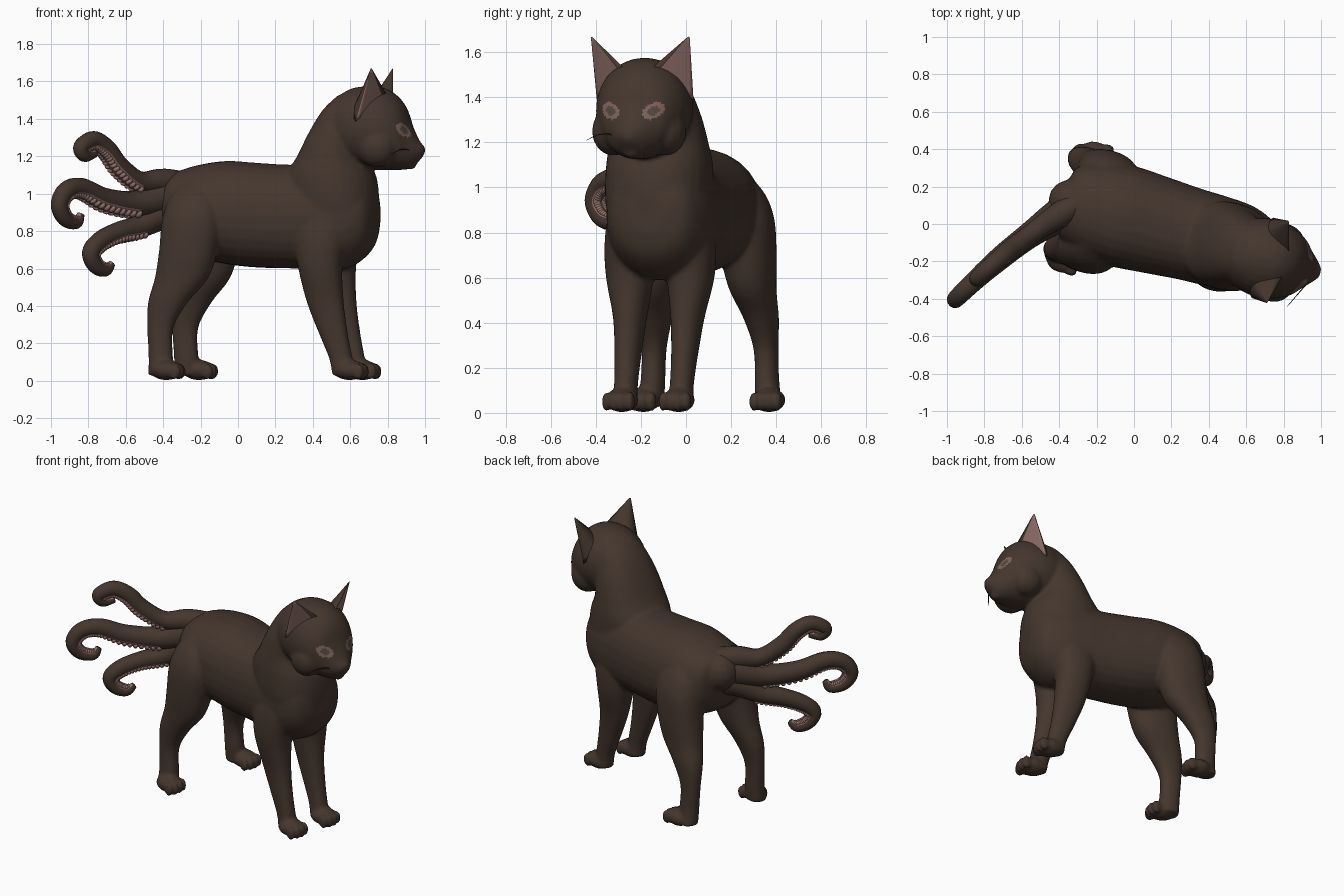
import bpy, bmesh, math
from mathutils import Vector, Matrix

if "Cube" in bpy.data.objects:
    bpy.data.objects.remove(bpy.data.objects["Cube"])

TURN = Matrix.Rotation(math.radians(-15), 4, 'Z')   # the animal stands turned


def mat(name, rgb):
    m = bpy.data.materials.new(name)
    m.diffuse_color = (*rgb, 1)
    m.use_nodes = True
    m.node_tree.nodes["Principled BSDF"].inputs["Base Color"].default_value = m.diffuse_color
    return m


FUR = mat("dark brown fur", (0.058, 0.037, 0.027))
EAR = mat("inner ear pink", (0.27, 0.155, 0.14))
SUCKER = mat("sucker pink", (0.29, 0.165, 0.145))
EYE = mat("eye rose brown", (0.21, 0.125, 0.105))
PUPIL = mat("pupil grey brown", (0.085, 0.065, 0.05))
WHISKER = mat("whisker dark brown", (0.035, 0.024, 0.02))


def spline(pts, n):
    """Catmull-Rom through tuples of any length."""
    P = [pts[0]] + list(pts) + [pts[-1]]
    out = []
    for i in range(1, len(P) - 2):
        for k in range(n):
            t = k / n
            out.append([0.5 * (2 * b + (c - a) * t + (2 * a - 5 * b + 4 * c - d) * t * t
                               + (3 * b - a - 3 * c + d) * t ** 3)
                        for a, b, c, d in zip(P[i - 1], P[i], P[i + 1], P[i + 2])])
    return out + [list(pts[-1])]


def skin(bm, rings):
    """Closed tube through rings of points; returns rows of faces."""
    R = [[bm.verts.new(p) for p in r] for r in rings]
    n = len(R[0])
    rows = [[bm.faces.new((a[i], a[(i + 1) % n], b[(i + 1) % n], b[i])) for i in range(n)]
            for a, b in zip(R, R[1:])]
    bm.faces.new(R[0])
    bm.faces.new(R[-1])
    return rows


def loft(bm, stations, axis, n=28, power=0.9):
    """Stations (x, y, z, half size a, half size b), sections across the axis."""
    rings = []
    for x, y, z, a, b in spline(stations, 4):
        ring = []
        for i in range(n):
            w = 2 * math.pi * i / n
            c, s = math.cos(w), math.sin(w)
            c, s = (math.copysign(abs(v) ** power, v) for v in (c, s))
            ring.append((x, y + a * c, z + b * s) if axis == 'x' else (x + a * c, y + b * s, z))
        rings.append(ring)
    skin(bm, rings)


def ball(bm, loc, size, seg=14):
    M = Matrix.Translation(loc) @ Matrix.Diagonal((*size, 1))
    return bmesh.ops.create_uvsphere(bm, u_segments=seg, v_segments=seg // 2 + 1, radius=1, matrix=M)


def finish(bm, name, mats):
    bmesh.ops.recalc_face_normals(bm, faces=bm.faces[:])
    me = bpy.data.meshes.new(name)
    bm.to_mesh(me)
    bm.free()
    for m in mats:
        me.materials.append(m)
    for p in me.polygons:
        p.use_smooth = True
    ob = bpy.data.objects.new(name, me)
    bpy.context.collection.objects.link(ob)
    return ob


# Body: trunk, neck, head, legs and paws fused into one skin
bm = bmesh.new()
V = 0.025
trunk = [(-0.40, 1.05, 0.84, 0.10), (-0.37, 1.10, 0.74, 0.19), (-0.26, 1.145, 0.67, 0.25),
         (-0.08, 1.175, 0.625, 0.275), (0.10, 1.165, 0.605, 0.265), (0.30, 1.155, 0.60, 0.25),
         (0.45, 1.17, 0.59, 0.245), (0.60, 1.15, 0.60, 0.23), (0.72, 1.08, 0.69, 0.175),
         (0.762, 0.98, 0.80, 0.08)]
loft(bm, [(u, V, (t + b) / 2, w, (t - b) / 2) for u, t, b, w in trunk], 'x')
ball(bm, (-0.35, 0.03, 0.98), (0.13, 0.12, 0.125))     # tail root
neck = [(0.75, 0.57, 0.16, 0.18), (0.92, 0.53, 0.235, 0.23), (1.08, 0.51, 0.245, 0.235),
        (1.20, 0.52, 0.185, 0.22), (1.33, 0.56, 0.16, 0.195), (1.45, 0.61, 0.135, 0.155),
        (1.53, 0.66, 0.10, 0.11)]
loft(bm, [(u, 0.015, z, d, w) for z, u, d, w in neck], 'z')
head = [(0.50, 1.46, 1.22, 0.13), (0.60, 1.55, 1.16, 0.185), (0.70, 1.575, 1.135, 0.212),
        (0.80, 1.568, 1.125, 0.204), (0.87, 1.53, 1.125, 0.178), (0.92, 1.47, 1.128, 0.145),
        (0.955, 1.375, 1.138, 0.105), (1.00, 1.285, 1.175, 0.06), (1.03, 1.255, 1.21, 0.025)]
loft(bm, [(u, 0.005, (t + b) / 2, w, (t - b) / 2) for u, t, b, w in head], 'x', power=1.0)
front_leg = [(0.99, 0.50, 0.12, 0.07, 0.05), (0.88, 0.495, 0.135, 0.14, 0.09),
             (0.75, 0.49, 0.14, 0.14, 0.108),
             (0.60, 0.49, 0.14, 0.118, 0.103), (0.42, 0.515, 0.132, 0.10, 0.072),
             (0.25, 0.56, 0.13, 0.078, 0.057), (0.12, 0.60, 0.128, 0.063, 0.052),
             (0.03, 0.615, 0.128, 0.06, 0.055)]
back_leg = [(1.07, -0.19, 0.14, 0.07, 0.06), (0.98, -0.195, 0.175, 0.135, 0.11),
            (0.86, -0.20, 0.20, 0.165, 0.13),
            (0.70, -0.22, 0.215, 0.158, 0.12), (0.55, -0.255, 0.225, 0.145, 0.10),
            (0.42, -0.325, 0.245, 0.108, 0.075), (0.28, -0.365, 0.257, 0.07, 0.053),
            (0.12, -0.36, 0.263, 0.066, 0.054), (0.03, -0.36, 0.275, 0.065, 0.06)]
for s in (-1, 1):
    for leg, pu, pv in ((front_leg, 0.66, 0.13), (back_leg, -0.30 + 0.012 * s, 0.292)):
        loft(bm, [(u, s * v + 0.013, z, d, w) for z, u, v, d, w in leg], 'z')
        pv = s * pv + 0.01
        ball(bm, (pu - 0.01, pv, 0.057), (0.09, 0.074, 0.055))
        for k in (-1.5, -0.5, 0.5, 1.5):             # toes
            ball(bm, (pu + 0.068 - 0.012 * abs(k), pv + k * 0.037, 0.05), (0.034, 0.019, 0.046))
    ball(bm, (0.945, s * 0.034 + 0.005, 1.195), (0.048, 0.045, 0.042))    # muzzle pads
    ball(bm, (0.80, s * 0.12, 1.25), (0.11, 0.095, 0.11))                 # cheeks
ball(bm, (0.955, 0.005, 1.16), (0.032, 0.04, 0.032))                      # chin
body = finish(bm, "cat_body", [FUR])
rm = body.modifiers.new("fuse", 'REMESH')
rm.mode = 'VOXEL'
rm.voxel_size = 0.0105
sm = body.modifiers.new("soften", 'SMOOTH')
sm.factor = 0.5
sm.iterations = 10
dg = bpy.context.evaluated_depsgraph_get()
me = bpy.data.meshes.new_from_object(body.evaluated_get(dg))
body.modifiers.clear()
body.data = me
me.materials.clear()
for m in (FUR, EYE, PUPIL):
    me.materials.append(m)
# Eyes painted by position on the face
for p in me.polygons:
    c = p.center
    p.use_smooth = True
    p.material_index = 0
    if c.x > 0.82 and 1.25 < c.z < 1.43:
        a = abs(c.y - 0.005) - 0.098
        d = math.hypot(a / 0.045, (c.z - 1.34 - 0.25 * a) / 0.037)
        p.material_index = 2 if d < 0.55 else 1 if d < 1 else 0
me.transform(TURN)


# Ears: curved shell behind, open pink face turned forward and outward
def bez(a, b, c, t):
    return a * (1 - t) ** 2 + b * 2 * t * (1 - t) + c * t * t


for s, side in ((-1, "right"), (1, "left")):
    inn, out, back, tip = (Vector((u, s * v + 0.003, z)) for u, v, z in
                           ((0.838, 0.07, 1.535), (0.71, 0.222, 1.385),
                            (0.60, 0.11, 1.50), (0.797, 0.227, 1.675)))
    hollow = (inn + out) / 2 + Vector((0.0, s * 0.012, 0.0))
    rings, N = [], 8
    for k in range(10):
        t = k / 9.3
        f = 1 - t ** 1.35
        I, O, B, H = (tip + (p - tip) * g for p, g in
                      ((inn, f), (out, 1 - t), (back, 1 - t), (hollow, (f + 1 - t) / 2)))
        rings.append([bez(I, B, O, i / N) for i in range(N)] + [bez(O, H, I, i / N) for i in range(N)])
    bm = bmesh.new()
    for row in skin(bm, rings):
        for f in row[N:2 * N - 1]:
            f.material_index = 1
    finish(bm, side + "_ear", [FUR, EAR]).data.transform(TURN)


# Tentacle tails: curled tubes with a pink underside and sucker pairs
def depth(x):
    d = x + 0.377
    return 0.06 + 0.6 * d - 0.35 * d * d


tails = {
    "upper": [(-0.25, 1.03, .08), (-0.40, 1.065, .07), (-0.527, 1.064, .056), (-0.634, 1.145, .055),
              (-0.703, 1.24, .052), (-0.773, 1.287, .048), (-0.838, 1.25, .043), (-0.82, 1.205, .036),
              (-0.765, 1.215, .022)],
    "middle": [(-0.25, 0.97, .11), (-0.393, 0.975, .095), (-0.553, 0.945, .07), (-0.714, 0.97, .062),
               (-0.837, 1.03, .054), (-0.917, 1.016, .05), (-0.955, 0.941, .046), (-0.925, 0.866, .041),
               (-0.864, 0.845, .033), (-0.84, 0.89, .02)],
    "lower": [(-0.25, 0.92, .10), (-0.393, 0.895, .085), (-0.527, 0.825, .063), (-0.644, 0.793, .055),
              (-0.74, 0.745, .051), (-0.787, 0.684, .047), (-0.762, 0.615, .042), (-0.709, 0.592, .035),
              (-0.675, 0.626, .02)],
}
for name, path in tails.items():
    S = spline(path, 6)
    C = [Vector((x, depth(x), z)) for x, z, r in S]
    rings, frames, n = [], [], 16
    for i, c in enumerate(C):
        t = (C[min(i + 1, len(C) - 1)] - C[max(i - 1, 0)]).normalized()
        b = Vector((0.62, -0.78, 0))
        b = (b - t * b.dot(t)).normalized()
        inner = b.cross(t)
        # underside leans outward a little along the straight part only
        lean = 0.25 * max(0, 1 - abs(i - 17) / 12)
        inner = (inner + lean * b).normalized()
        b = t.cross(inner)
        r = S[i][2]
        frames.append((c, t, b, inner, r))
        rings.append([c + r * (inner * math.cos(2 * math.pi * (k + .5) / n)
                               + b * math.sin(2 * math.pi * (k + .5) / n)) for k in range(n)])
    bm = bmesh.new()
    for row in skin(bm, rings)[12:]:
        for k in (0, 1, n - 1, n - 2, n - 3):
            row[k].material_index = 1
    finish(bm, name + "_tentacle_tail", [FUR, SUCKER])
    bm = bmesh.new()
    for i in range(12, len(C) - 3):
        c, t, b, inner, r = frames[i]
        for s in (-1, 1):
            d = (inner * 0.85 + b * s * 0.42).normalized()
            e = t.cross(d).normalized()
            M = Matrix((t, e, d)).transposed().to_4x4()
            M = Matrix.Translation(c + d * r * 0.94) @ M @ Matrix.Diagonal((0.25 * r, 0.4 * r, 0.26 * r, 1))
            bmesh.ops.create_uvsphere(bm, u_segments=10, v_segments=6, radius=1, matrix=M)
    finish(bm, name + "_tail_suckers", [SUCKER])

# Whisker
bm = bmesh.new()
A, B = Vector((0.94, -0.30, 1.225)), Vector((0.82, -0.44, 1.21))
rings = []
for k in range(6):
    t = k / 5
    p = A.lerp(B, t) + Vector((0, 0, 0.02 * math.sin(math.pi * t)))
    r = 0.003 * (1 - 0.6 * t)
    rings.append([p + Vector((r * math.cos(w), -r * math.cos(w), r * 1.4 * math.sin(w)))
                  for w in (0.5, 2.1, 3.7, 5.3)])
skin(bm, rings)
finish(bm, "whisker", [WHISKER])
